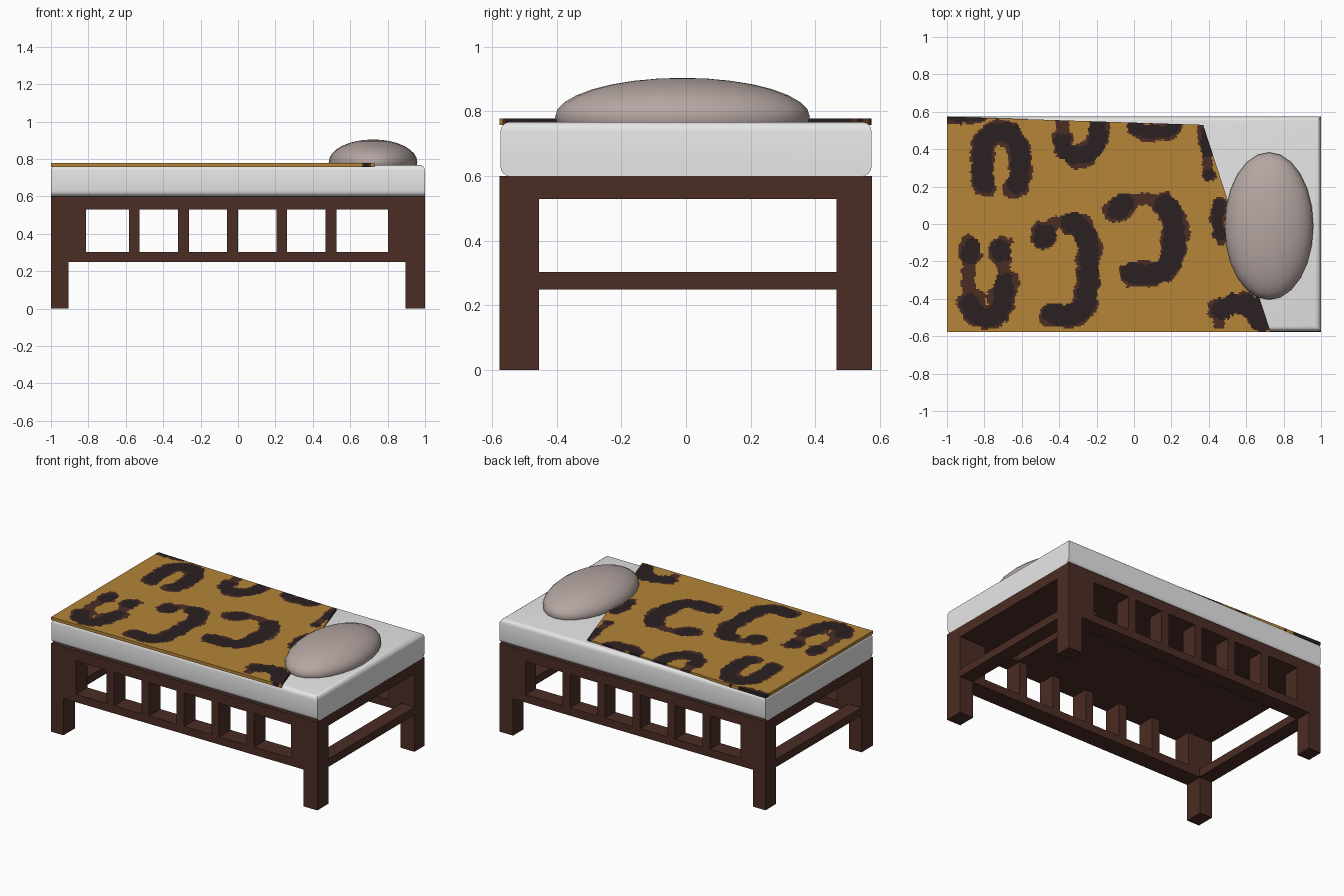
import bpy, bmesh, math
from mathutils import Vector, noise

if "Cube" in bpy.data.objects:
    bpy.data.objects.remove(bpy.data.objects["Cube"])


def material(name, *rgb):
    m = bpy.data.materials.new(name)
    m.diffuse_color = (*rgb, 1)
    m.use_nodes = True
    m.node_tree.nodes["Principled BSDF"].inputs["Base Color"].default_value = m.diffuse_color
    return m


WOOD = material("dark wood", .07, .026, .018)
SHEET = material("white mattress", .8, .8, .8)
PILLOW = material("warm grey pillow", .46, .38, .36)
TAN = material("tan blanket", .46, .235, .04)
BLACK = material("spot black", .024, .014, .015)
BROWN = material("spot brown", .07, .027, .018)


def add(name, bm, *mats):
    me = bpy.data.meshes.new(name)
    bm.to_mesh(me)
    bm.free()
    ob = bpy.data.objects.new(name, me)
    bpy.context.collection.objects.link(ob)
    for m in mats:
        me.materials.append(m)
    return ob


def cube(xs, ys, zs):
    bm = bmesh.new()
    bmesh.ops.create_cube(bm, size=2)
    for v in bm.verts:
        v.co = [r[0] if c < 0 else r[1] for c, r in zip(v.co, (xs, ys, zs))]
    return bm


def box(name, xs, ys, zs):
    return add(name, cube(sorted(xs), ys, zs), WOOD)


# Frame: shared heights and depths
LOW, MID, HIGH = (.25, .303), (.303, .53), (.53, .6)
FRONT, INNER, BACK = (-.577, -.455), (-.455, .465), (.465, .575)

# Frame sides: rails, legs, wide upper posts and slats
for side, ys in (("front", FRONT), ("back", BACK)):
    box(side + "_lower_rail", (-1, 1), ys, LOW)
    for end, s, shift in (("left", -1, -.007), ("right", 1, -.004)):
        box(f"{side}_{end}_leg", (s, s * .9 + shift), ys, (0, .25))
        box(f"{side}_{end}_post", (s, s * .806 + shift), ys, MID)
    for i in range(5):
        x = -.555 + .263 * i
        box(f"{side}_slat_{i + 1}", (x - .029, x + .029), ys, MID)

# End rails
for end, s in (("left", -1), ("right", 1)):
    box(end + "_end_lower_rail", (s, s * .9), INNER, LOW)

# Platform under the mattress, with an opening near the pillow end
OUTER = (FRONT[0], BACK[1])
box("platform", (-1, .54), OUTER, HIGH)
box("platform_end", (.74, 1), OUTER, HIGH)
box("platform_front_bridge", (.54, .74), FRONT, HIGH)
box("platform_back_bridge", (.54, .74), (.30, BACK[1]), HIGH)

# Mattress with rounded long edges and top
bm = cube((-.999, .999), (-.574, .574), (.6, .768))
soft = [e for e in bm.edges
        if abs(e.verts[0].co.x - e.verts[1].co.x) > 1
        or min(v.co.z for v in e.verts) > .7]
bmesh.ops.bevel(bm, geom=soft, offset=.03, segments=4, profile=.5, affect='EDGES')
mattress = add("mattress", bm, SHEET)

# Pillow
bm = bmesh.new()
bmesh.ops.create_uvsphere(bm, u_segments=24, v_segments=16, radius=1)
bmesh.ops.scale(bm, vec=(.237, .394, .121), verts=bm.verts)
bmesh.ops.translate(bm, vec=(.722, -.011, .783), verts=bm.verts)
pillow = add("pillow", bm, PILLOW)

for ob in (mattress, pillow):
    bpy.ops.object.select_all(action='DESELECT')
    ob.select_set(True)
    bpy.context.view_layer.objects.active = ob
    bpy.ops.object.shade_smooth_by_angle(angle=math.radians(40))

# Spots: open rings as centre x, y, radii x, y, line half width,
# start and end angle, and the angles between which the line is thin and brown
RINGS = [
    (-.71, .33, .10, .16, .053, -40, 215, 25, 68),
    (-.29, .50, .095, .13, .046, 160, 380, 150, 195),
    (.11, .56, .11, .07, .034, 200, 340, 0, 0),
    (.40, .38, .01, .12, .030, 90, 270, 180, 270),
    (.05, -.07, .165, .20, .056, -105, 140, 60, 120),
    (-.79, -.29, .095, .21, .050, 135, 285, 152, 210),
    (-.79, -.29, .095, .21, .052, 285, 400, 358, 393),
    (-.37, -.24, .13, .25, .055, -110, 146, 82, 138),
    (.56, -.55, .11, .12, .056, 10, 175, 140, 180),
    (.46, .02, .01, .08, .030, 90, 270, 200, 270),
    (-.90, .58, .09, .01, .024, 180, 360, 0, 0),
]


def squared(c):
    """Pushes a sine or cosine outward so the rings are a little boxy."""
    return math.copysign(abs(c) ** .7, c)


def spot_slot(x, y):
    """Material slot: tan, black or brown, by distance to the nearest ring line."""
    rag = .013 * noise.noise((x * 24, y * 24, 0)) + .009 * noise.noise((x * 60, y * 60, 3))
    fringe = max(0, .011 + .035 * noise.noise((x * 9, y * 9, 7)))
    slot = 0
    for cx, cy, rx, ry, r, a0, a1, b0, b1 in RINGS:
        if abs(x - cx) > rx + .1 or abs(y - cy) > ry + .1:
            continue
        for i in range(41):
            a = a0 + (a1 - a0) * i / 40
            t = math.radians(a)
            d = math.hypot(x - cx - rx * squared(math.cos(t)),
                           y - cy - ry * squared(math.sin(t))) + rag
            if b0 < a < b1:
                if d < min(r, .036):
                    slot = 2
            elif d < r:
                return 1
            elif d < r + fringe:
                slot = 2
    return slot


# Blanket: slanted thin sheet, faces coloured by the spot rule
bm = bmesh.new()
bmesh.ops.create_grid(bm, x_segments=180, y_segments=120, size=1)
for v in bm.verts:
    s, t = (v.co.x + 1) / 2, (v.co.y + 1) / 2
    v.co = (-1 + (1.73 - .36 * t) * s, -.577 + (1.151 - .044 * s) * t, .779)
for f in bm.faces:
    c = f.calc_center_median()
    f.material_index = spot_slot(c.x, c.y)
blanket = add("blanket", bm, TAN, BLACK, BROWN)
sol = blanket.modifiers.new("thickness", 'SOLIDIFY')
sol.thickness = .021
sol.offset = -1
